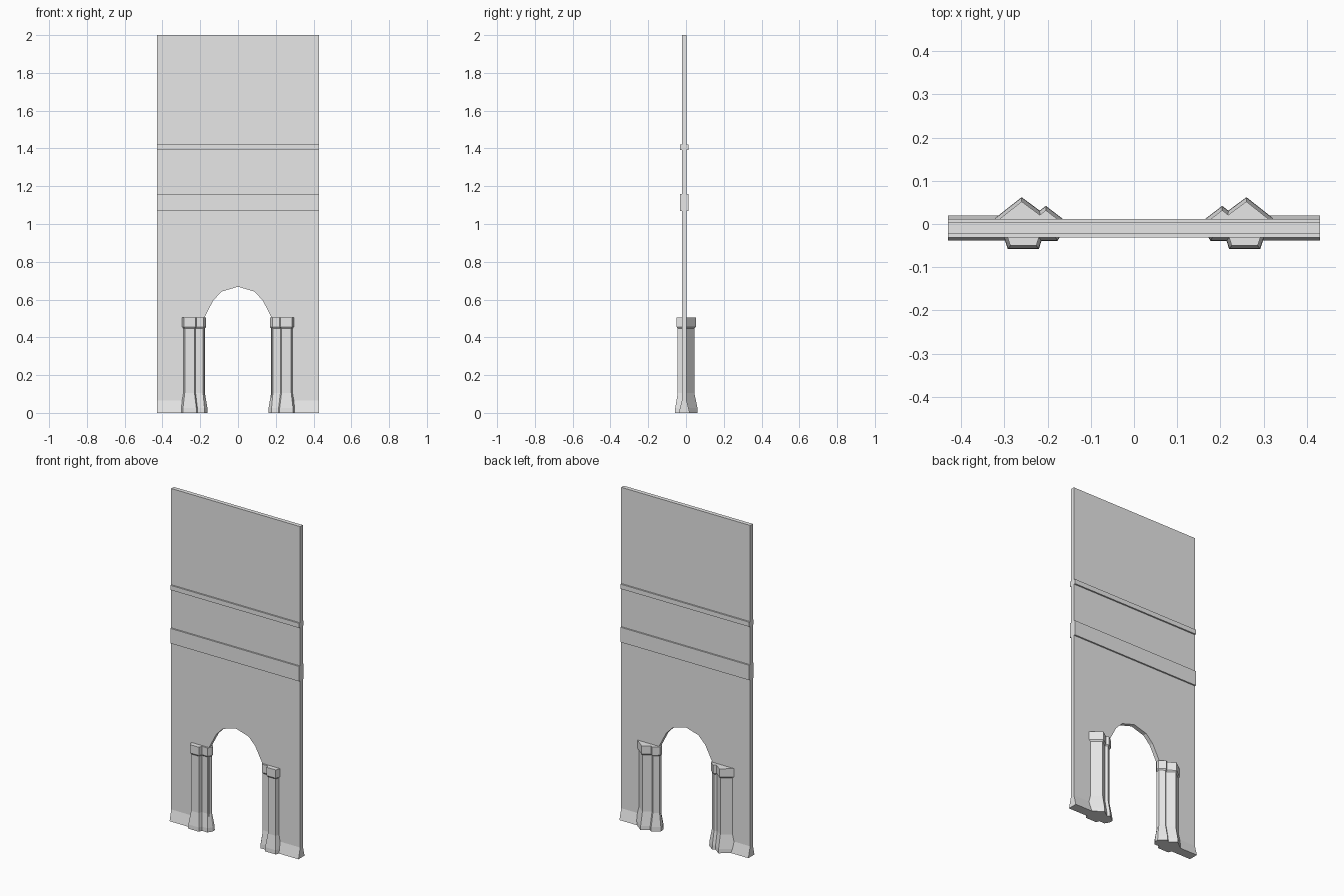
import bpy
from mathutils import Vector
from mathutils.geometry import intersect_line_line_2d, area_tri

if "Cube" in bpy.data.objects:
    bpy.data.objects.remove(bpy.data.objects["Cube"], do_unlink=True)

stone = bpy.data.materials.new("pale_stone")
stone.use_nodes = True
stone.diffuse_color = (0.8, 0.8, 0.8, 1)
stone.node_tree.nodes["Principled BSDF"].inputs["Base Color"].default_value = (0.8, 0.8, 0.8, 1)

HALF = 0.43                 # half width of the wall
FRONT, BACK = -0.022, 0.003  # wall faces


def loft(name, rings):
    """Closed solid through equal-length rings of 3D points."""
    n = len(rings[0])
    verts = [p for ring in rings for p in ring]
    faces = [list(range(n))[::-1], [len(verts) - n + i for i in range(n)]]
    for r in range(len(rings) - 1):
        for i in range(n):
            j = (i + 1) % n
            faces.append([r * n + i, r * n + j, r * n + n + j, r * n + n + i])
    mesh = bpy.data.meshes.new(name)
    mesh.from_pydata(verts, [], faces)
    mesh.materials.append(stone)
    obj = bpy.data.objects.new(name, mesh)
    bpy.context.collection.objects.link(obj)
    # Consistent outward normals
    import bmesh
    bm = bmesh.new()
    bm.from_mesh(mesh)
    bmesh.ops.recalc_face_normals(bm, faces=bm.faces)
    bm.to_mesh(mesh)
    bm.free()
    return obj


def inset(outline, d):
    """Move every side of a counter-clockwise outline inwards by d."""
    pts = [Vector(p) for p in outline]
    result = []
    for i, p in enumerate(pts):
        a = (p - pts[i - 1]).normalized()
        b = (pts[(i + 1) % len(pts)] - p).normalized()
        na, nb = Vector((-a.y, a.x)), Vector((-b.y, b.x))
        result.append(p + (na + nb) * d / (1 + na.dot(nb)))
    return result


# Wall slab with a faceted archway
arch = [(0.178, 0), (0.178, 0.505), (0.13, 0.597), (0.085, 0.643)]
profile = [(HALF, 0), (HALF, 2), (-HALF, 2), (-HALF, 0)]
profile += [(-x, z) for x, z in arch] + [(0, 0.668)] + arch[::-1]
loft("wall", [[(x, y, z) for x, z in profile] for y in (FRONT, BACK)])

# Horizontal string courses running round both faces
for name, low, high in (("lower_band", 1.07, 1.16), ("upper_band", 1.392, 1.42)):
    section = [(-0.031, low), (0.012, low), (0.012, high), (-0.031, high)]
    loft(name, [[(x, y, z) for y, z in section] for x in (-HALF, HALF)])

# Pier plan: stepped on the front, twin wedges on the back
plan = [(0.161, -0.013), (0.177, -0.039), (0.214, -0.039), (0.22, -0.058),
        (0.292, -0.058), (0.3055, -0.017), (0.36, -0.017), (0.26, 0.062),
        (0.218, 0.031), (0.204, 0.042), (0.161, 0.009)]
# Height and inset of each level: flared foot, shaft, capital
levels = [(0, 0), (0.025, 0.001), (0.105, 0.014), (0.447, 0.014), (0.455, 0.008), (0.505, 0.008)]
# Sloping plinth section at the wall foot
plinth = [(-0.038, 0), (0.02, 0), (BACK, 0.065), (FRONT, 0.065)]

for side, sx in (("left", 1), ("right", -1)):
    loft(side + "_pier", [[(sx * p.x, p.y, z) for p in inset(plan, d)] for z, d in levels])
    loft(side + "_plinth", [[(sx * x, y, z) for y, z in plinth] for x in (0.21, HALF)])
